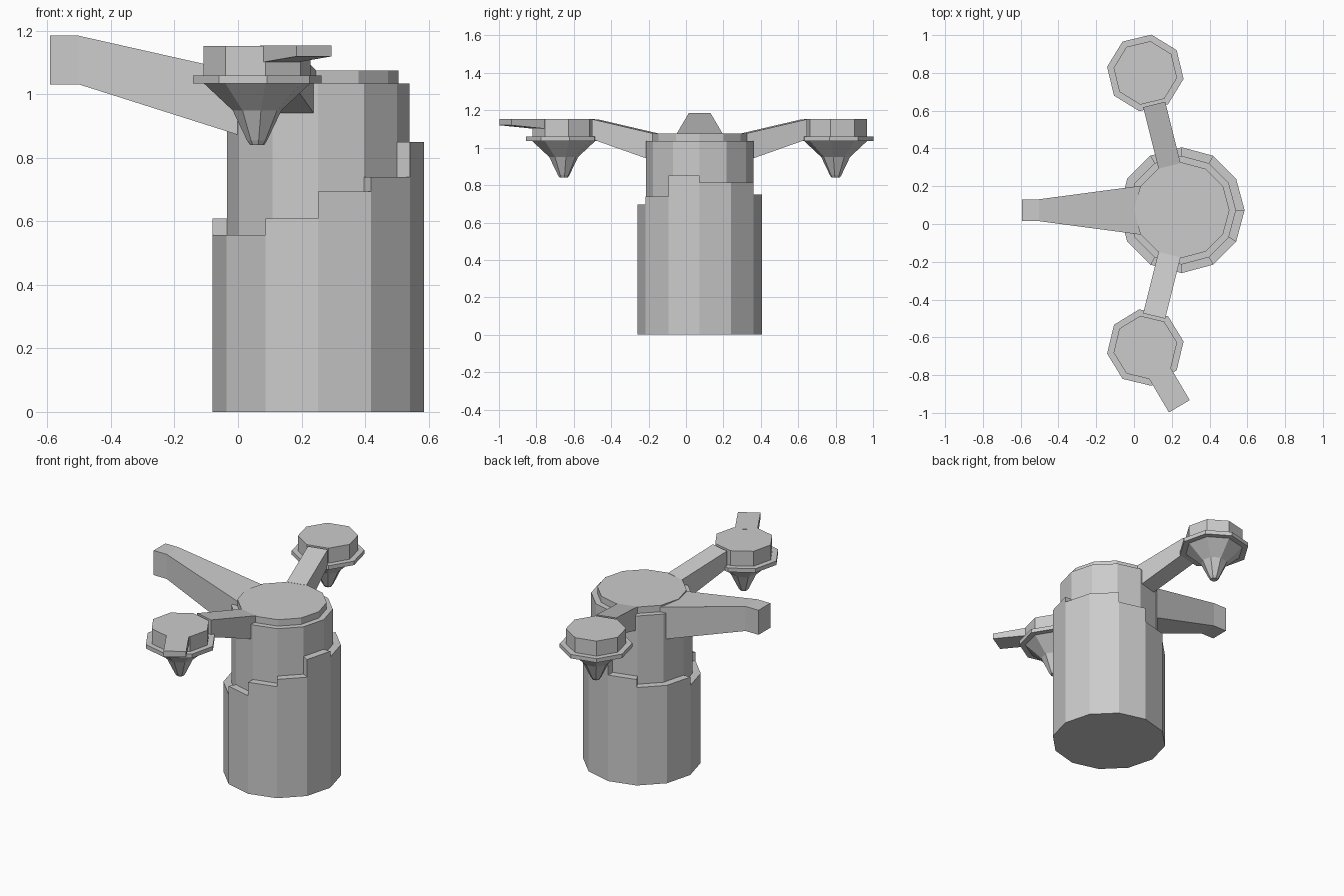
import bpy
from math import sin, cos, radians, atan2, hypot

if "Cube" in bpy.data.objects:
    bpy.data.objects.remove(bpy.data.objects["Cube"])

CX, CY = 0.2525, 0.073      # axis of the main body; CY is also the mirror line


def make(name, verts, faces):
    mesh = bpy.data.meshes.new(name)
    mesh.from_pydata(verts, [], faces)
    mesh.update()
    obj = bpy.data.objects.new(name, mesh)
    bpy.context.collection.objects.link(obj)
    return obj


def lathe(name, cx, cy, sides, start, profile, cap_bottom=True):
    """Faceted turned shape; profile is (radius, z) from bottom to top."""
    verts, faces = [], []
    for r, z in profile:
        for i in range(sides):
            a = radians(start) + radians(360) * i / sides
            verts.append((cx + r * cos(a), cy + r * sin(a), z))
    n = sides
    for k in range(len(profile) - 1):
        for i in range(n):
            j = (i + 1) % n
            faces.append((k*n + i, k*n + j, (k+1)*n + j, (k+1)*n + i))
    if cap_bottom:
        faces.append(tuple(reversed(range(n))))
    faces.append(tuple(range(len(verts) - n, len(verts))))
    return make(name, verts, faces)


def arm(name, start, end, stations):
    """Tapered bar from start to end; stations are (t, half width, z low, z high)."""
    (x0, y0), (x1, y1) = start, end
    a = atan2(y1 - y0, x1 - x0)
    px, py = -sin(a), cos(a)
    verts, faces = [], []
    for t, w, lo, hi in stations:
        x, y = x0 + (x1 - x0) * t, y0 + (y1 - y0) * t
        for s, z in ((-w, lo), (w, lo), (w, hi), (-w, hi)):
            verts.append((x + px * s, y + py * s, z))
    for k in range(len(stations) - 1):
        for i in range(4):
            j = (i + 1) % 4
            faces.append((k*4 + i, k*4 + 4 + i, k*4 + 4 + j, k*4 + j))
    m = len(verts)
    faces += [(0, 1, 2, 3), (m - 1, m - 2, m - 3, m - 4)]
    obj = make(name, verts, [tuple(reversed(f)) for f in faces])
    return obj


# Lower casing: twelve sides, each with its own rim height
heights = [.815, .815, .75, .66, .61, .61, .558, .558, .61, .695, .74, .85]
RO, RI = 0.333, 0.286
verts, faces = [], []


def pt(r, i, z):
    a = radians(30 * i)
    return (CX + r * cos(a), CY + r * sin(a), z)


def quad(*points):
    faces.append(tuple(range(len(verts), len(verts) + len(points))))
    verts.extend(points)


for i, h in enumerate(heights):
    quad(pt(RO, i, 0), pt(RO, i + 1, 0), pt(RO, i + 1, h), pt(RO, i, h))
    quad(pt(RO, i, h), pt(RO, i + 1, h), pt(RI, i + 1, h), pt(RI, i, h))
    nxt = heights[(i + 1) % 12]
    if nxt != h:
        quad(pt(RO, i + 1, h), pt(RI, i + 1, h), pt(RI, i + 1, nxt), pt(RO, i + 1, nxt))
quad(*[pt(RO, -i, 0) for i in range(12)])
make("lower_casing", verts, faces)

# Upper casing with stepped lid
lathe("upper_casing", CX, CY, 12, 0,
      [(.2875, .55), (.2875, 1.035), (.253, 1.035), (.253, 1.075)], False)

# Long rear arm pointing left
arm("long_arm", (0.04, CY), (-0.592, CY),
    [(0, .13, .86, 1.063), (.858, .058, 1.032, 1.185), (1, .058, 1.032, 1.185)])

# Mirrored pods with spiked undersides and the arms that carry them
for side, label in ((1, "back"), (-1, "front")):
    px, py = 0.06, CY + side * 0.727
    lathe(label + "_pod", px, py, 8, side * 81,
          [(.022, .84), (.032, .855), (.078, .95), (.17, 1.035), (.205, 1.035),
           (.205, 1.06), (.17, 1.06), (.17, 1.153)])
    arm(label + "_pod_arm", (0.107, CY + side * 0.56), (0.188, CY + side * 0.235),
        [(0, .06, 1.045, 1.152), (1, .06, .93, 1.076)])

# Short flat lever on the front pod
arm("front_lever", (0.125, -0.77), (0.24, -0.965),
    [(0, .064, 1.1, 1.154), (1, .064, 1.12, 1.154)])
